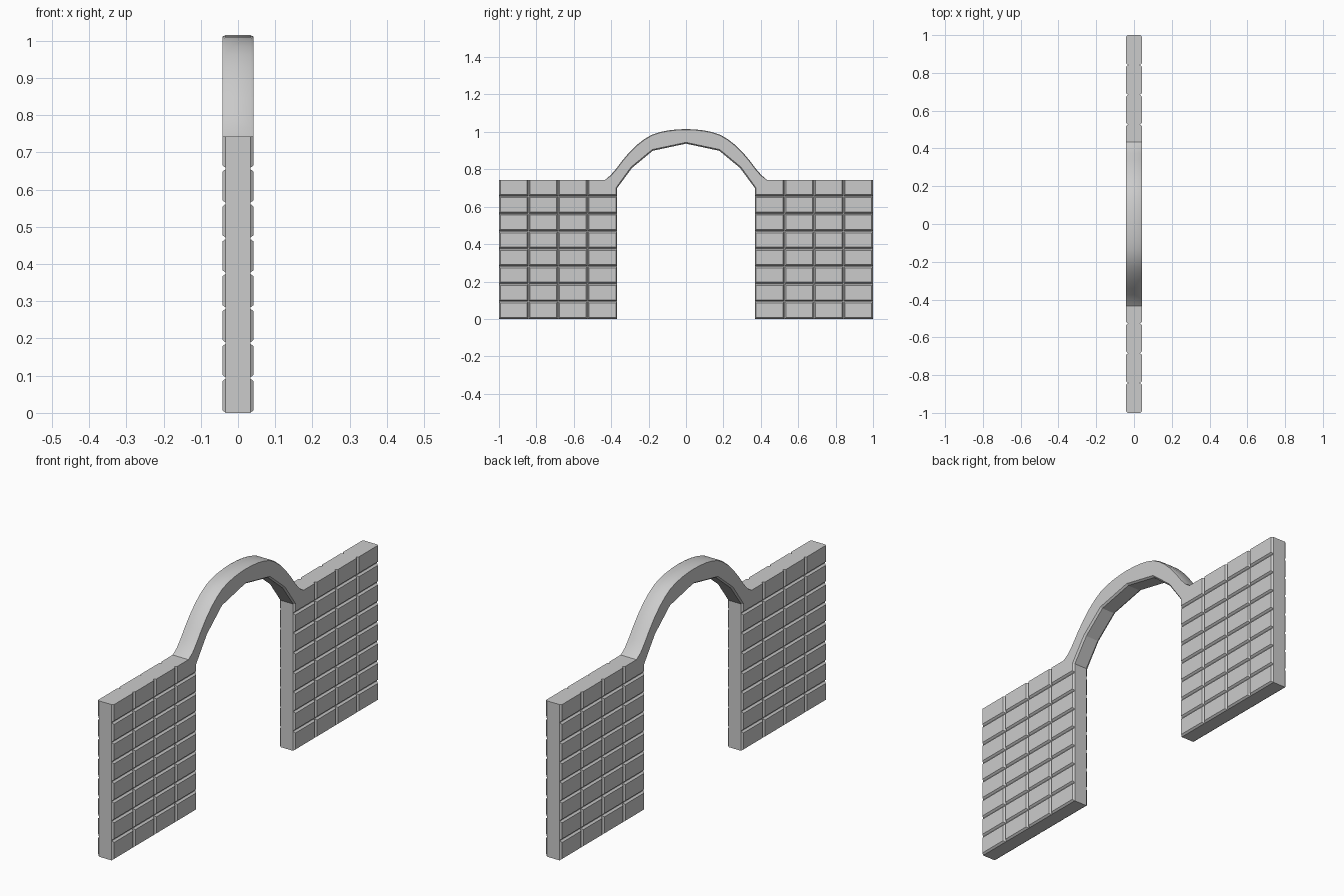
import bpy, bmesh
from mathutils import Vector

if "Cube" in bpy.data.objects:
    bpy.data.objects.remove(bpy.data.objects["Cube"])

CORE, FACE = 0.033, 0.042            # half thickness of groove floor / tile face
Y_IN, Y_OUT, TOP = 0.368, 1.0, 0.743
COLS, ROWS, ROW_H = 4, 8, 0.0938
CH, GAP = 0.007, 0.0015              # tile chamfer and half of the groove floor
SPRING_OUT, SPRING_IN = (0.433, TOP), (Y_IN, 0.70)


def finish(name, bm, mirror=None):
    bmesh.ops.recalc_face_normals(bm, faces=bm.faces)
    mesh = bpy.data.meshes.new(name)
    bm.to_mesh(mesh)
    bm.free()
    ob = bpy.data.objects.new(name, mesh)
    bpy.context.collection.objects.link(ob)
    if mirror:
        mod = ob.modifiers.new("mirror", "MIRROR")
        mod.use_axis = mirror
        mod.use_mirror_merge = False
    return ob


def stack(bm, layers):
    """Loft closed (y, z) loops placed at the given x positions and cap the ends."""
    rings = [[bm.verts.new((x, y, z)) for y, z in loop] for x, loop in layers]
    n = len(rings[0])
    sides = []
    for a, b in zip(rings, rings[1:]):
        sides.append([bm.faces.new((a[i], a[(i + 1) % n], b[(i + 1) % n], b[i]))
                      for i in range(n)])
    caps = [bm.faces.new(rings[0]), bm.faces.new(rings[-1])]
    return sides, caps


# Wall core, with its top inner corner cut where the arch springs
bm = bmesh.new()
core = [(Y_IN, 0), (Y_OUT, 0), (Y_OUT, TOP), SPRING_OUT, SPRING_IN]
stack(bm, [(-CORE, core), (CORE, core)])
finish("wall_core", bm, (False, True, False))

# Chamfered blocks on both wall faces
bm = bmesh.new()
col_w = (Y_OUT - Y_IN) / COLS
for c in range(COLS):
    for r in range(ROWS):
        y0 = Y_IN + c * col_w + (GAP if c else 0)
        y1 = Y_IN + (c + 1) * col_w - (GAP if c < COLS - 1 else 0)
        z0 = r * ROW_H + (GAP if r else 0)
        last = r == ROWS - 1
        z1 = TOP if last else (r + 1) * ROW_H - GAP
        loop = [(y0, z0), (y1, z0), (y1, z1)]
        loop += [SPRING_OUT, SPRING_IN] if last and c == 0 else [(y0, z1)]
        z_hi = z1 if last else z1 - CH
        inset = [(min(max(y, y0 + CH), y1 - CH), min(max(z, z0 + CH), z_hi))
                 for y, z in loop]
        _, caps = stack(bm, [(CORE, loop), (FACE, inset)])
        bmesh.ops.recalc_face_normals(bm, faces=bm.faces)
        bm.faces.remove(caps[0])
finish("wall_blocks", bm, (True, True, False))

# Arch: smooth outer curve, faceted inner curve, chamfered edges
outer_half = [SPRING_OUT, (0.405, 0.767), (0.375, 0.801), (0.342, 0.845), (0.303, 0.891),
              (0.262, 0.931), (0.222, 0.962), (0.182, 0.985), (0.14, 0.999),
              (0.096, 1.008), (0.05, 1.013)]
inner_half = [SPRING_IN, (0.289, 0.807), (0.178, 0.899)]


def full(half, crown):
    return half + [(0, crown)] + [(-y, z) for y, z in reversed(half)]


def shift(points, d):
    """Move a curve along its normals; the springing ends only move sideways."""
    out = []
    for i, p in enumerate(points):
        if i in (0, len(points) - 1):
            out.append((p[0] + (max(d, 0) if p[0] > 0 else -max(d, 0)), p[1]))
            continue
        t = Vector(points[i + 1]) - Vector(points[i - 1])
        t.normalize()
        out.append((p[0] + t.y * d, p[1] - t.x * d))
    return out


outer, inner = full(outer_half, 1.015), full(inner_half, 0.937)
wide = outer + inner[::-1]
narrow = shift(outer, -0.004) + shift(inner, CH)[::-1]
bm = bmesh.new()
sides, _ = stack(bm, [(-FACE, narrow), (-CORE, wide), (CORE, wide), (FACE, narrow)])
for ring in sides:
    for f in ring[:len(outer) - 1]:
        f.smooth = True
for e in bm.edges:
    if len(e.link_faces) == 2 and e.calc_face_angle(0) > 0.4:
        e.smooth = False
finish("arch", bm)
